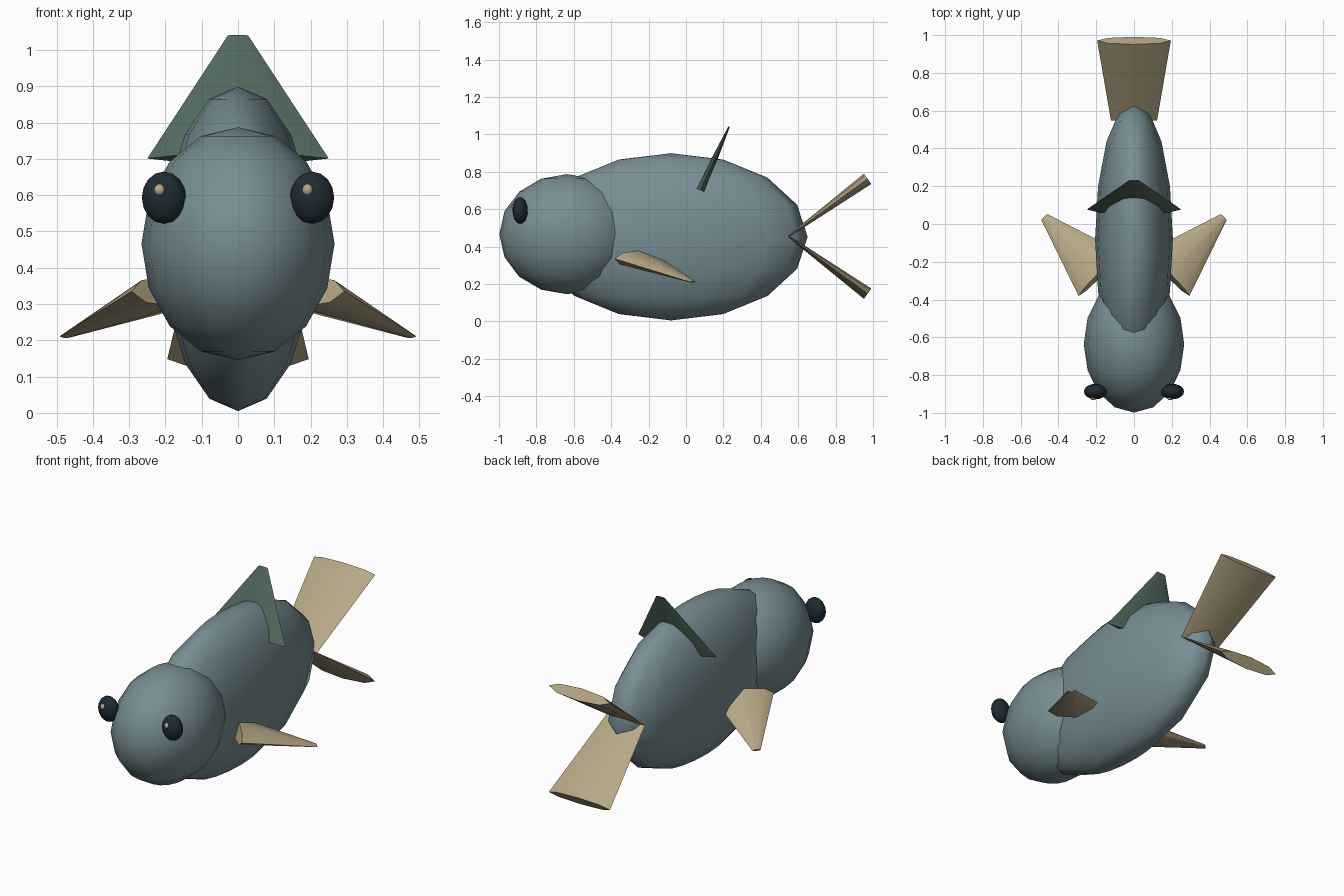
import bpy, bmesh, math
from mathutils import Vector, Matrix

if "Cube" in bpy.data.objects:
    bpy.data.objects.remove(bpy.data.objects["Cube"])


def material(name, rgb):
    m = bpy.data.materials.new(name)
    m.diffuse_color = (*rgb, 1)
    m.use_nodes = True
    m.node_tree.nodes["Principled BSDF"].inputs["Base Color"].default_value = m.diffuse_color
    return m


BLUE = material("slate_blue", (0.185, 0.27, 0.295))
TAN = material("tan", (0.47, 0.385, 0.235))
GREEN = material("dark_green", (0.08, 0.135, 0.11))
NAVY = material("near_black_navy", (0.013, 0.024, 0.034))


def finish(name, bm, mat, angle):
    bmesh.ops.recalc_face_normals(bm, faces=bm.faces[:])
    mesh = bpy.data.meshes.new(name)
    bm.to_mesh(mesh)
    bm.free()
    mesh.materials.append(mat)
    obj = bpy.data.objects.new(name, mesh)
    bpy.context.collection.objects.link(obj)
    bpy.ops.object.select_all(action='DESELECT')
    obj.select_set(True)
    bpy.context.view_layer.objects.active = obj
    bpy.ops.object.shade_smooth_by_angle(angle=math.radians(angle))
    return obj


def ellipsoid(name, center, radii, mat):
    bm = bmesh.new()
    bmesh.ops.create_uvsphere(bm, u_segments=16, v_segments=8, radius=1)
    bm.transform(Matrix.Translation(center) @ Matrix.Diagonal((*radii, 1)))
    return finish(name, bm, mat, 80)


def fin(name, base, tip, base_size, tip_size, width_dir, mat, sides=8):
    """Flattened tapered cone; sizes are (half width, half thickness)."""
    bm = bmesh.new()
    base, tip = Vector(base), Vector(tip)
    w = Vector(width_dir).normalized()
    t = (tip - base).cross(w).normalized()
    rings = []
    for c, (a, b) in ((base, base_size), (tip, tip_size)):
        rings.append([bm.verts.new(c + w * a * math.cos(k * math.tau / sides)
                                   + t * b * math.sin(k * math.tau / sides))
                      for k in range(sides)])
        bm.faces.new(rings[-1])
    for k in range(sides):
        n = (k + 1) % sides
        bm.faces.new((rings[0][k], rings[0][n], rings[1][n], rings[1][k]))
    return finish(name, bm, mat, 60)


# Body and head
ellipsoid("body", (0, -0.08, 0.452), (0.206, 0.73, 0.447), BLUE)
ellipsoid("head", (0, -0.636, 0.466), (0.266, 0.362, 0.321), BLUE)

for s, side in ((-1, "left"), (1, "right")):
    # Eyes with a small highlight bead
    ellipsoid(side + "_eye", (s * 0.204, -0.887, 0.593), (0.061, 0.041, 0.072), NAVY)
    ellipsoid(side + "_eye_bead", (s * 0.204 - 0.012, -0.917, 0.614),
              (0.016, 0.016, 0.017), TAN)
    # Side fins
    fin(side + "_side_fin", (s * 0.178, -0.266, 0.335), (s * 0.475, 0.037, 0.211),
        (0.163, 0.045), (0.022, 0.005), (s, -1, 0), TAN)

# Back fin
fin("back_fin", (0, 0.077, 0.701), (0, 0.23, 1.04),
    (0.25, 0.028), (0.028, 0.004), (1, 0, 0), GREEN)

# Forked tail
for s, part in ((1, "upper"), (-1, "lower")):
    fin(part + "_tail_fin", (0, 0.548, 0.455), (0, 0.971, 0.455 + s * 0.307),
        (0.122, 0.005), (0.195, 0.034), (1, 0, 0), TAN)
